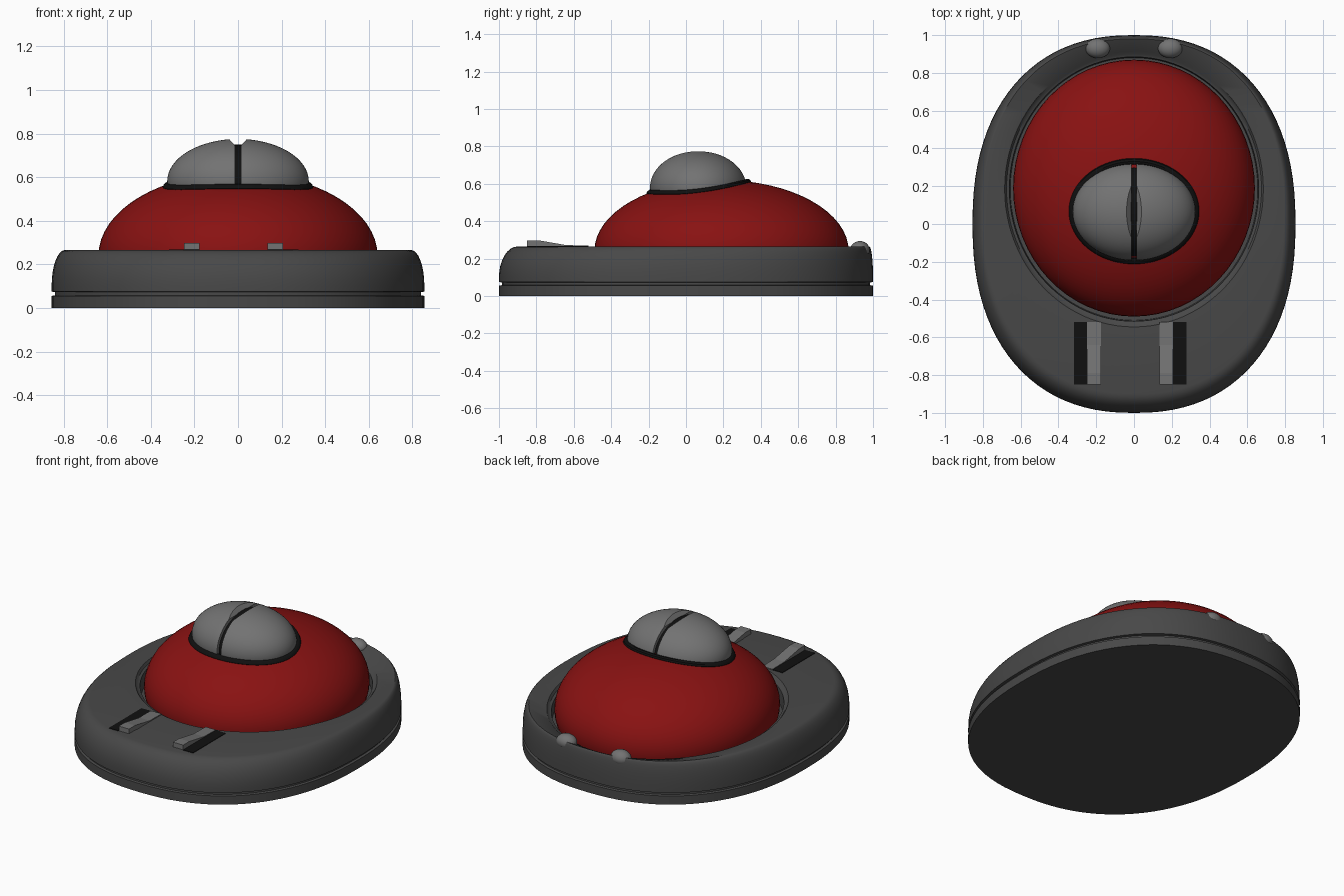
import bpy, bmesh, math
from mathutils import Matrix, Vector

if "Cube" in bpy.data.objects:
    bpy.data.objects.remove(bpy.data.objects["Cube"])


def material(name, rgb):
    m = bpy.data.materials.new(name)
    m.diffuse_color = (*rgb, 1)
    m.use_nodes = True
    m.node_tree.nodes["Principled BSDF"].inputs["Base Color"].default_value = m.diffuse_color
    return m


DARK = material("dark grey plastic", (0.065, 0.065, 0.065))
RED = material("red ball", (0.25, 0.006, 0.006))
GREY = material("mid grey", (0.17, 0.17, 0.17))
BLACK = material("black", (0.005, 0.005, 0.005))
TAU = 2 * math.pi


def finish(name, bm, mat, smooth=True):
    bmesh.ops.recalc_face_normals(bm, faces=bm.faces)
    me = bpy.data.meshes.new(name)
    bm.to_mesh(me)
    bm.free()
    me.materials.append(mat)
    ob = bpy.data.objects.new(name, me)
    bpy.context.collection.objects.link(ob)
    if smooth:
        bpy.ops.object.select_all(action='DESELECT')
        ob.select_set(True)
        bpy.context.view_layer.objects.active = ob
        bpy.ops.object.shade_smooth_by_angle(angle=math.radians(35))
    return ob


def loft(name, rings, mat, caps=True, closed=False):
    """Skin a stack of equal-length rings."""
    bm = bmesh.new()
    vs = [[bm.verts.new(p) for p in r] for r in rings]
    n = len(vs[0])
    pairs = list(zip(vs, vs[1:])) + ([(vs[-1], vs[0])] if closed else [])
    for a, b in pairs:
        for i in range(n):
            bm.faces.new((a[i], a[(i + 1) % n], b[(i + 1) % n], b[i]))
    if caps:
        bm.faces.new(vs[0][::-1])
        bm.faces.new(vs[-1])
    return finish(name, bm, mat)


def ellipsoid_bm(center, radii, seg=64, rings=32):
    bm = bmesh.new()
    bmesh.ops.create_uvsphere(bm, u_segments=seg, v_segments=rings, radius=1)
    bmesh.ops.transform(bm, verts=bm.verts, matrix=Matrix.Translation(center) @ Matrix.Diagonal((*radii, 1)))
    return bm


def cut(bm, co, no, fill=True):
    """Remove the side the normal points to."""
    g = bm.verts[:] + bm.edges[:] + bm.faces[:]
    r = bmesh.ops.bisect_plane(bm, geom=g, plane_co=co, plane_no=no, clear_outer=True)
    if fill:
        bmesh.ops.edgeloop_fill(bm, edges=[e for e in r['geom_cut'] if isinstance(e, bmesh.types.BMEdge)])


# Housing: rounded-oval shell with a groove, soft shoulder and ball socket
N = 96
ANG = [TAU * i / N for i in range(N)]
TOP = 0.265


def power(v, e):
    return math.copysign(abs(v) ** e, v)


def outline(inset, z, shoulder=0.0):
    pts = []
    for a in ANG:
        s = math.sin(a)
        d = inset + shoulder * (0.06 - 0.04 * s)   # broader rounding at the front
        pts.append(((0.855 - d) * power(math.cos(a), 0.87), (1 - d) * power(s, 0.87), z))
    return pts


def socket(rx, ry, z, dip=0.0):
    return [(rx * math.cos(a), 0.185 + ry * math.sin(a),
             z - dip * max(0, math.sin(a) + 0.4) / 1.4) for a in ANG]


rings = [outline(0, 0), outline(0, 0.055), outline(0.015, 0.058), outline(0.015, 0.072), outline(0, 0.075)]
for k in range(9):
    t = k / 8 * math.pi / 2
    rings.append(outline(0, 0.10 + (TOP - 0.10) * math.sin(t), 1 - math.cos(t)))
rings += [socket(0.685, 0.73, TOP, 0.035), socket(0.675, 0.715, TOP - 0.015, 0.035),
          socket(0.66, 0.70, TOP - 0.02, 0.035), socket(0.655, 0.695, 0.16)]
loft("housing", rings, DARK)

# Large ball
BC, BR = Vector((0, 0.19, 0.24)), Vector((0.64, 0.68, 0.38))
bm = ellipsoid_bm(BC, BR)
cut(bm, (0, 0, 0.15), (0, 0, -1))
finish("ball", bm, RED)


def ball_z(x, y):
    return BC.z + BR.z * math.sqrt(max(0, 1 - (x / BR.x) ** 2 - ((y - BC.y) / BR.y) ** 2))


# Button: two half domes with a dark divider
UC, UR = (0, 0.065, 0.58), (0.325, 0.258, 0.195)
for side, name in ((-1, "left_button"), (1, "right_button")):
    bm = ellipsoid_bm(UC, UR)
    cut(bm, (side * 0.014, 0, 0), (-side, 0, 0))
    cut(bm, (0, 0, 0.5), (0, 0, -1))
    # bevelled lip beside the divider
    cut(bm, (side * 0.014, 0, 0.745), Vector((-side, 0, 0.9)).normalized())
    finish(name, bm, GREY)
bm = ellipsoid_bm(UC, (UR[0], UR[1] - 0.02, UR[2] - 0.025))
for side in (-1, 1):
    cut(bm, (side * 0.016, 0, 0), (side, 0, 0))
cut(bm, (0, 0, 0.5), (0, 0, -1))
finish("button_divider", bm, BLACK)

# Seal around the button, following the ball
rings = []
for a in ANG:
    c, s = math.cos(a), math.sin(a)
    ring = []
    for j in range(8):
        t = TAU * j / 8
        r = 0.017 * math.cos(t)
        x, y = (0.328 + r) * c, 0.068 + (0.263 + r) * s
        ring.append((x, y, ball_z(x, y) + 0.002 + 0.013 * math.sin(t)))
    rings.append(ring)
loft("button_seal", rings, BLACK, caps=False, closed=True)


def extrude_profile(name, profile, x0, x1, mat):
    bm = bmesh.new()
    f = bm.faces.new([bm.verts.new((x0, y, z)) for y, z in profile])
    r = bmesh.ops.extrude_face_region(bm, geom=[f])
    bmesh.ops.translate(bm, vec=(x1 - x0, 0, 0), verts=[v for v in r['geom'] if isinstance(v, bmesh.types.BMVert)])
    return finish(name, bm, mat, smooth=False)


# Front clips and the dark slots beside them
CLIP = [(-0.85, 0.268), (-0.85, 0.298), (-0.79, 0.298), (-0.64, 0.272), (-0.52, 0.27), (-0.52, 0.245), (-0.66, 0.25), (-0.79, 0.268)]
SLOT = [(-0.85, 0.262), (-0.85, 0.268), (-0.52, 0.268), (-0.52, 0.262)]
for name, cx, s in (("left", -0.2475, -1), ("right", 0.2075, 1)):
    extrude_profile(name + "_clip", CLIP, cx - s * 0.072, cx, GREY)
    extrude_profile(name + "_slot", SLOT, cx, cx + s * 0.07, BLACK)

# Rear knobs
for side, name in ((-1, "left_knob"), (1, "right_knob")):
    finish(name, ellipsoid_bm((side * 0.192, 0.93, 0.247), (0.065, 0.052, 0.047), 24, 12), GREY)
